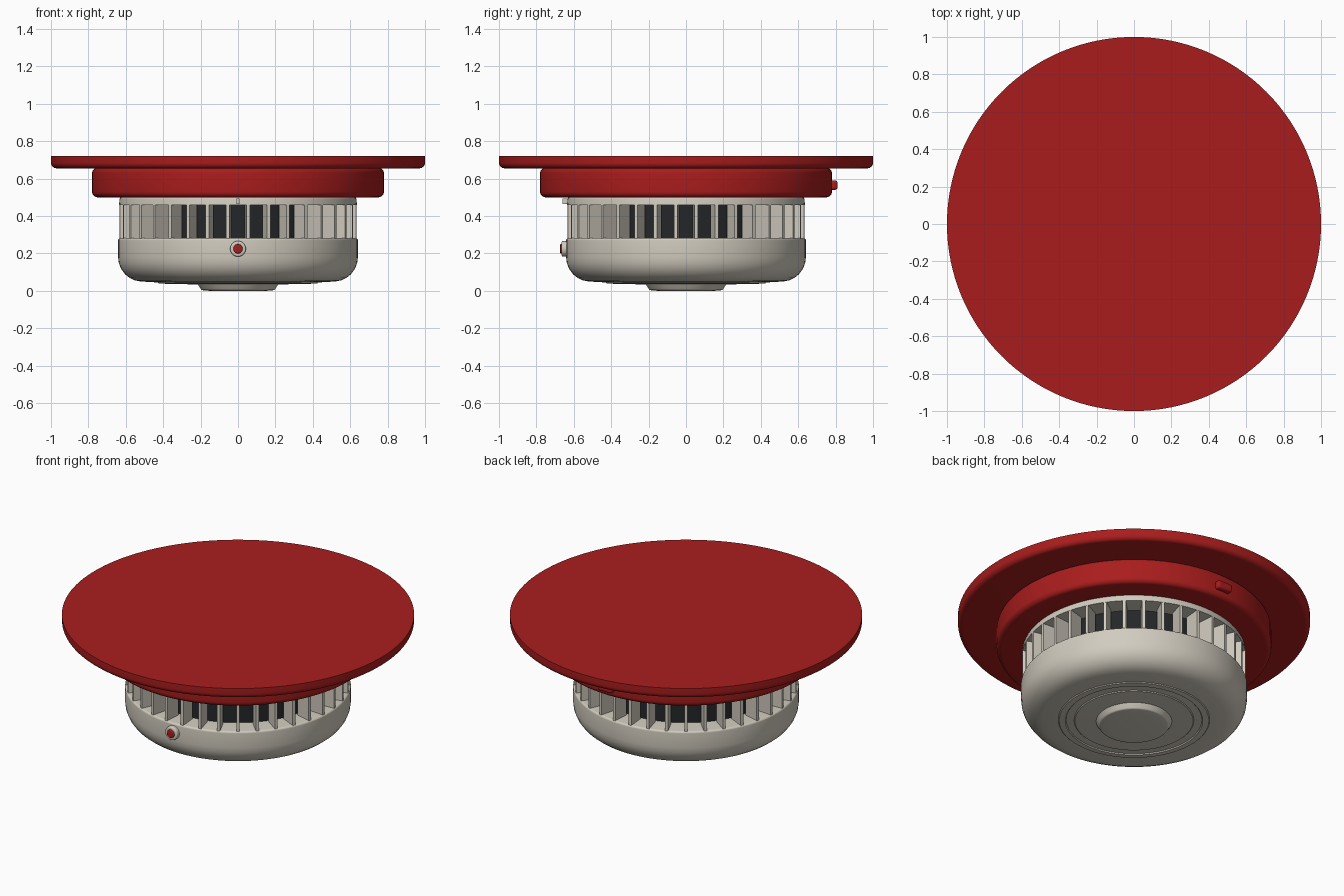
import bpy, bmesh, math
from mathutils import Matrix, Vector

if "Cube" in bpy.data.objects:
    bpy.data.objects.remove(bpy.data.objects["Cube"])


def material(name, rgb):
    m = bpy.data.materials.new(name)
    m.diffuse_color = (*rgb, 1)
    m.use_nodes = True
    m.node_tree.nodes["Principled BSDF"].inputs["Base Color"].default_value = m.diffuse_color
    return m


RED = material("red", (0.40, 0.012, 0.012))
CREAM = material("warm_grey", (0.64, 0.60, 0.52))
DARK = material("charcoal", (0.018, 0.019, 0.021))


def finish(bm, name, mat):
    bmesh.ops.recalc_face_normals(bm, faces=bm.faces)
    me = bpy.data.meshes.new(name)
    bm.to_mesh(me)
    bm.free()
    me.materials.append(mat)
    for p in me.polygons:
        p.use_smooth = True
    me.set_sharp_from_angle(angle=math.radians(35))
    ob = bpy.data.objects.new(name, me)
    bpy.context.collection.objects.link(ob)
    return ob


def fillet(points, steps=6):
    """Round profile corners given as (r, z, radius)."""
    out = []
    for i, (r, z, rad) in enumerate(points):
        p = Vector((r, z))
        if not rad:
            out.append(p)
            continue
        a = (Vector(points[i - 1][:2]) - p).normalized()
        b = (Vector(points[i + 1][:2]) - p).normalized()
        half = a.angle(b) / 2
        centre = p + (a + b).normalized() * rad / math.sin(half)
        start = (p + a * rad / math.tan(half) - centre).normalized()
        end = (p + b * rad / math.tan(half) - centre).normalized()
        sweep = start.angle(end)
        for k in range(steps + 1):
            t = k / steps
            d = start * math.sin((1 - t) * sweep) + end * math.sin(t * sweep)
            out.append(centre + d * rad / math.sin(sweep))
    return out


def lathe(name, points, mat, segments=96, matrix=None):
    """Spin a rounded profile, running axis to axis, around z."""
    bm = bmesh.new()
    vs = [bm.verts.new((p.x, 0, p.y)) for p in fillet(points)]
    es = [bm.edges.new(pair) for pair in zip(vs, vs[1:])]
    bmesh.ops.spin(bm, geom=vs + es, cent=(0, 0, 0), axis=(0, 0, 1),
                   angle=math.tau, steps=segments, use_duplicate=False)
    bmesh.ops.remove_doubles(bm, verts=bm.verts, dist=1e-5)
    if matrix:
        bmesh.ops.transform(bm, matrix=matrix, verts=bm.verts)
    return finish(bm, name, mat)


def add_box(bm, centre, size, turn=0):
    m = (Matrix.Rotation(turn, 4, 'Z') @ Matrix.Translation(centre)
         @ Matrix.Diagonal((*size, 1)))
    bmesh.ops.create_cube(bm, size=1, matrix=m)


# Ceiling plate and mounting base
lathe("ceiling_plate", [(0, 0.72, 0), (1, 0.72, 0), (1, 0.655, 0.03), (0, 0.655, 0)], RED, 128)
lathe("mounting_base", [(0, 0.656, 0), (0.78, 0.656, 0.025), (0.78, 0.50, 0.03), (0, 0.50, 0)], RED)

# Collar above the vents, dark inner chamber
lathe("vent_collar", [(0, 0.502, 0), (0.632, 0.502, 0.012), (0.636, 0.46, 0), (0, 0.46, 0)], CREAM)
lathe("inner_chamber", [(0, 0.465, 0), (0.52, 0.465, 0), (0.52, 0.275, 0), (0, 0.275, 0)], DARK)

# Radial vent fins
bm = bmesh.new()
for i in range(36):
    add_box(bm, (0.585, 0, 0.37), (0.10, 0.018, 0.19), math.radians(10 * i + 5))
finish(bm, "vent_fins", CREAM)

# Lower housing, with shallow steps underneath
lathe("lower_housing", [
    (0, 0.282, 0), (0.641, 0.282, 0.012), (0.641, 0.057, 0.13), (0.43, 0.045, 0),
    (0.425, 0.040, 0), (0.39, 0.038, 0), (0.385, 0.044, 0), (0.34, 0.042, 0),
    (0.335, 0.037, 0), (0.215, 0.034, 0), (0.195, 0.004, 0.015), (0.15, 0.0, 0),
    (0, 0.0, 0)], CREAM)

# Indicator light on the front
to_front = Matrix.Translation((0, -0.62, 0.225)) @ Matrix.Rotation(math.pi / 2, 4, 'X')
lathe("indicator_bezel", [(0, 0, 0), (0.042, 0, 0), (0.042, 0.045, 0.008), (0, 0.045, 0)],
      CREAM, 32, to_front)
lathe("indicator_lens", [(0, 0.03, 0), (0.025, 0.03, 0), (0.025, 0.053, 0.006), (0, 0.053, 0)],
      RED, 32, to_front)

# Small alignment tab on the collar
bm = bmesh.new()
add_box(bm, (0, -0.64, 0.479), (0.018, 0.04, 0.03))
finish(bm, "alignment_tab", CREAM)

# Release button at the back of the base
bm = bmesh.new()
add_box(bm, (0, 0.785, 0.565), (0.10, 0.05, 0.05))
button = finish(bm, "release_button", RED)
bev = button.modifiers.new("rounding", 'BEVEL')
bev.width = 0.012
bev.segments = 3
